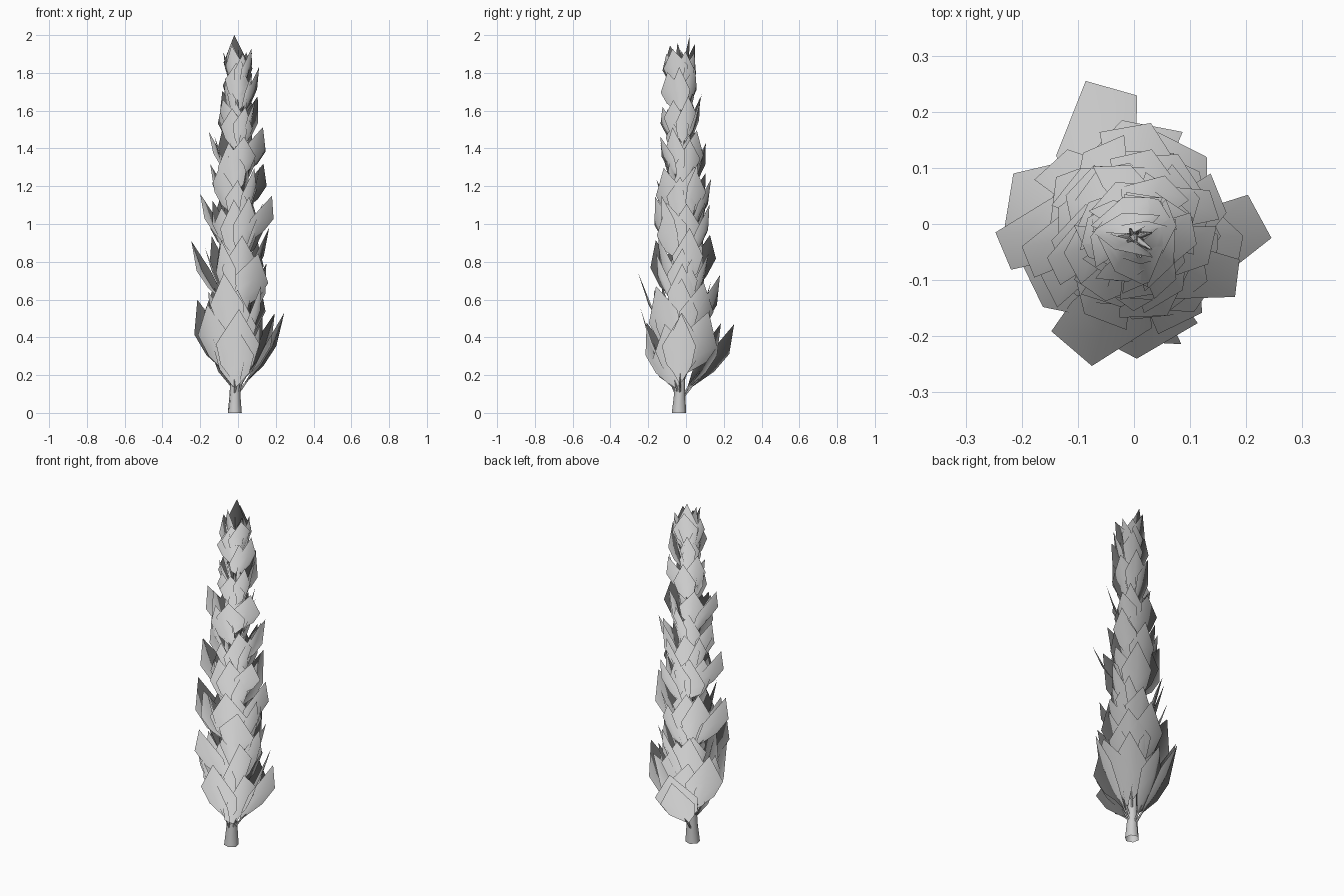
import bpy, bmesh, math, random
from mathutils import Vector

if "Cube" in bpy.data.objects:
    bpy.data.objects.remove(bpy.data.objects["Cube"])

random.seed(11)


def axis(z):
    # trunk centreline, leaning slightly towards the centre near the top
    t = z / 2
    return Vector((-0.017 + 0.02 * t, -0.037 + 0.022 * math.sin(3 * t), z))


def make_object(name, bm, foliage=False):
    mesh = bpy.data.meshes.new(name)
    bm.to_mesh(mesh)
    bm.free()
    for p in mesh.polygons:
        p.use_smooth = True
    if foliage:
        # soft foliage shading: normals point outward and up from the trunk
        normals = []
        for v in mesh.vertices:
            d = v.co - axis(v.co.z)
            d.z = 0
            normals.append((d.normalized() * 0.7 + Vector((0, 0, 0.7))).normalized())
        mesh.normals_split_custom_set_from_vertices(normals)
    obj = bpy.data.objects.new(name, mesh)
    bpy.context.collection.objects.link(obj)
    return obj


def tube(bm, points, radii, sides):
    rings = []
    for i, p in enumerate(points):
        d = (points[min(i + 1, len(points) - 1)] - points[max(i - 1, 0)]).normalized()
        u = d.cross(Vector((0.3, 0.9, 0.05))).normalized()
        v = d.cross(u)
        rings.append([bm.verts.new(p + radii[i] * (math.cos(a) * u + math.sin(a) * v))
                      for a in (2 * math.pi * k / sides for k in range(sides))])
    for a, b in zip(rings, rings[1:]):
        for k in range(sides):
            n = (k + 1) % sides
            bm.faces.new((a[k], a[n], b[n], b[k]))
    return rings


def leaf(bm, twigs, tip, length, width, roll=0.0, twist=0.0):
    # kite-shaped leaf rising from the trunk out to its tip
    base_z = max(tip.z - length, 0.11)
    c = axis(base_z)
    out = Vector((tip.x - c.x, tip.y - c.y, 0))
    R = out.length
    out.normalize()
    side = Vector((-out.y, out.x, 0))
    side = (side * math.cos(twist) + out * math.sin(twist) + Vector((0, 0, roll))).normalized()
    h = tip.z - base_z
    rows = []
    for t, r, w in ((0.08, 0.22, 0.1), (0.3, 0.52, 0.75), (0.56, 0.76, 1.0)):
        p = Vector((c.x, c.y, base_z + h * t)) + out * (R * r)
        s = side * width * w / 2
        back = out * 0.06 * width * w
        rows.append([bm.verts.new(p - s - back), bm.verts.new(p), bm.verts.new(p + s - back)])
    for a, b in zip(rows, rows[1:]):
        for k in range(2):
            bm.faces.new((a[k], a[k + 1], b[k + 1], b[k]))
    top = bm.verts.new(tip)
    for k in range(2):
        bm.faces.new((rows[-1][k], rows[-1][k + 1], top))
    # thin curved twig carrying the leaf
    start = axis(max(base_z - 0.05, 0.05))
    tube(twigs, [start, rows[0][1].co.copy(), rows[1][1].co - out * 0.008],
         [0.007, 0.005, 0.002], 4)


# trunk
bm = bmesh.new()
heights = [0, 0.1, 0.2, 0.5, 0.9, 1.3, 1.65, 1.92]
rings = tube(bm, [axis(z) for z in heights],
             [0.039, 0.03, 0.027, 0.023, 0.018, 0.013, 0.009, 0.003], 6)
for v in rings[0]:
    v.co.z = 0
make_object("trunk", bm)

leaves, twigs = bmesh.new(), bmesh.new()

# outermost leaves that set the silhouette: tip x, y, z, length, width, twist
for x, y, z, l, w, tw in (
        (0.245, -0.025, 0.53, 0.40, 0.17, 0.4), (-0.086, 0.255, 0.47, 0.36, 0.18, -0.4),
        (-0.247, -0.015, 0.91, 0.36, 0.15, 0.5), (-0.075, -0.253, 0.74, 0.38, 0.18, -0.3),
        (-0.215, 0.09, 0.60, 0.42, 0.20, 0.3), (0.005, -0.24, 0.55, 0.42, 0.23, 0.1),
        (0.18, -0.13, 1.15, 0.28, 0.14, 0.5), (-0.20, -0.04, 1.16, 0.30, 0.14, 0.6),
        (0.135, 0.06, 1.32, 0.27, 0.13, -0.6), (-0.155, -0.06, 1.49, 0.26, 0.13, 0.6),
        (0.03, 0.18, 0.73, 0.36, 0.18, 0.3), (-0.02, 0.02, 2.0, 0.30, 0.12, 0.2),
        (0.165, 0.02, 0.98, 0.34, 0.17, 0.5), (0.15, -0.02, 0.79, 0.36, 0.18, -0.5)):
    leaf(leaves, twigs, Vector((x, y, z)), l, w, 0.0, tw)

# regular tiers: tip height, tip radius, leaf length, leaf width, count
tiers = ((0.54, 0.19, 0.40, 0.23, 8), (0.70, 0.185, 0.38, 0.21, 8),
         (0.91, 0.17, 0.35, 0.19, 9), (1.13, 0.155, 0.32, 0.17, 9),
         (1.30, 0.14, 0.30, 0.155, 9), (1.48, 0.13, 0.28, 0.145, 8),
         (1.68, 0.112, 0.27, 0.14, 8), (1.83, 0.10, 0.26, 0.13, 6),
         (1.93, 0.08, 0.24, 0.13, 7))
for i, (z, r, l, w, n) in enumerate(tiers):
    for k in range(n):
        a = 2 * math.pi * (k + random.uniform(-0.25, 0.25)) / n + i * 2.4
        tz = z + random.uniform(-0.07, 0.035)
        rr = r * random.uniform(0.75, 1.08)
        c = axis(tz) + Vector((0.006, 0.004, 0))
        leaf(leaves, twigs, c + Vector((rr * math.cos(a), rr * math.sin(a), 0)),
             l * random.uniform(0.85, 1.05), w * random.uniform(0.85, 1.1),
             random.uniform(-0.4, 0.4), random.uniform(-0.55, 0.55))

# inner, steeper leaves filling the core
for i in range(26):
    tz = 0.6 + 1.36 * i / 25
    a = i * 2.4
    rr = 0.085 - 0.045 * i / 25
    leaf(leaves, twigs, axis(tz) + Vector((rr * math.cos(a), rr * math.sin(a), 0)),
         0.27, 0.16 - 0.04 * i / 25, random.uniform(-0.3, 0.3), random.uniform(-0.7, 0.7))

make_object("leaves", leaves, foliage=True)
make_object("twigs", twigs)
